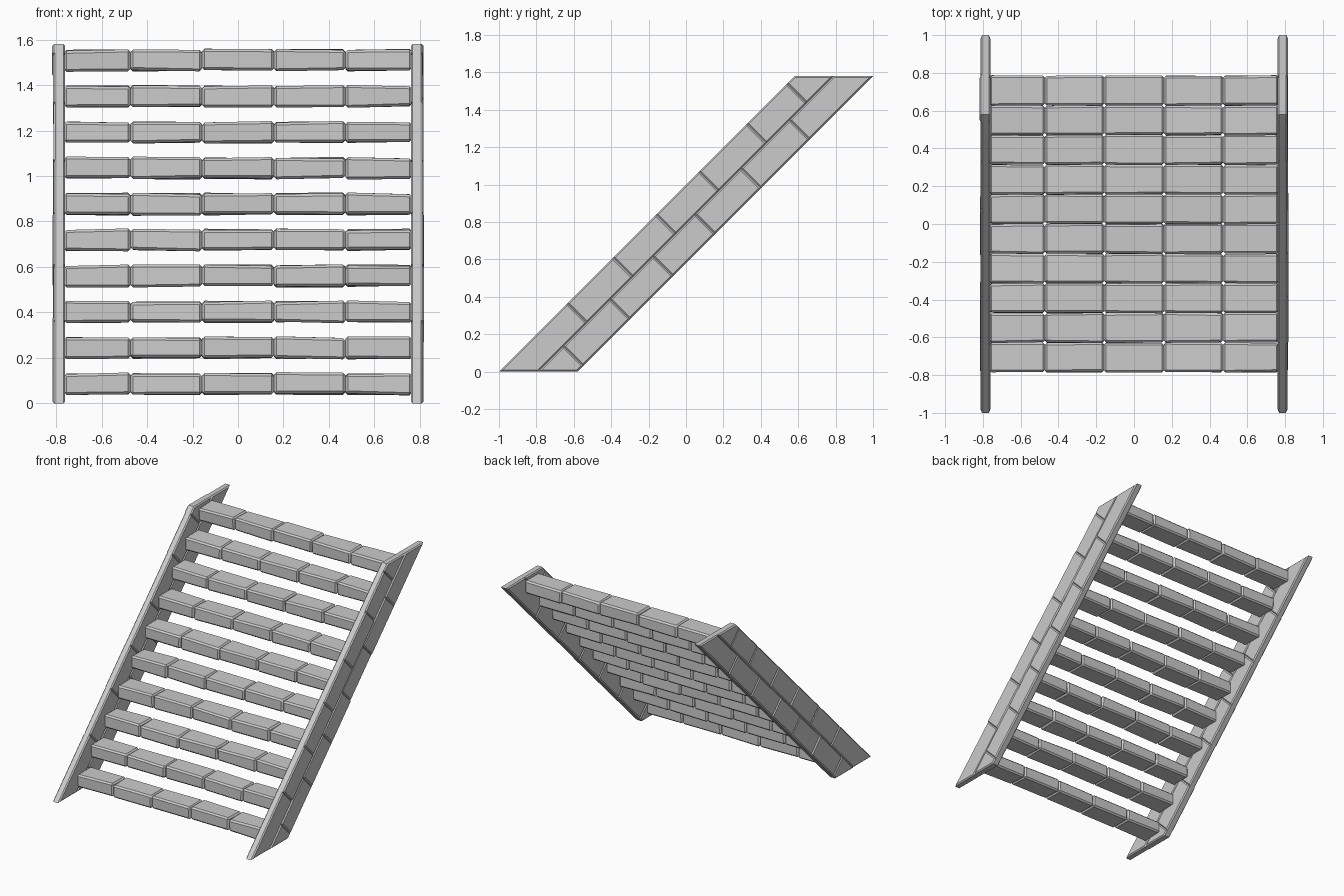
import bpy, bmesh, random
from mathutils import Vector

if "Cube" in bpy.data.objects:
    bpy.data.objects.remove(bpy.data.objects["Cube"])

random.seed(4)
HEIGHT = 1.58
BEVEL = 0.011


def add_box(bm, fn, a, b, c):
    """Hexahedron from three (min, max) ranges, mapped through fn."""
    v = [bm.verts.new(fn(p, q, r)) for p in a for q in b for r in c]
    for f in ((0, 1, 3, 2), (4, 6, 7, 5), (0, 4, 5, 1),
              (2, 3, 7, 6), (0, 2, 6, 4), (1, 5, 7, 3)):
        bm.faces.new([v[i] for i in f])
    bmesh.ops.recalc_face_normals(bm, faces=bm.faces)


def clip(bm, z, up):
    """Cut away everything beyond a level plane and cap the cut."""
    bmesh.ops.bisect_plane(bm, geom=bm.verts[:] + bm.edges[:] + bm.faces[:],
                           plane_co=(0, 0, z), plane_no=(0, 0, up), clear_outer=True)
    rim = [e for e in bm.edges if e.is_boundary]
    if rim:
        bmesh.ops.holes_fill(bm, edges=rim)


def chamfer(bm, edges, width):
    bmesh.ops.bevel(bm, geom=edges, offset=width, segments=1,
                    affect='EDGES', clamp_overlap=True)


def merge(bricks, name):
    """Join separate brick bmeshes into one flat-shaded object."""
    out = bmesh.new()
    for bm in bricks:
        bmesh.ops.recalc_face_normals(bm, faces=bm.faces)
        tmp = bpy.data.meshes.new("tmp")
        bm.to_mesh(tmp)
        bm.free()
        out.from_mesh(tmp)
        bpy.data.meshes.remove(tmp)
    mesh = bpy.data.meshes.new(name)
    out.to_mesh(mesh)
    out.free()
    obj = bpy.data.objects.new(name, mesh)
    bpy.context.collection.objects.link(obj)
    return obj


# Sloping side walls: two staggered brick courses, u along the slope, v across it
def slope(x, u, v):
    return Vector((x, (u - v) / 2, (u + v) / 2))


COURSES = [
    ((0.79, 1.00), [-1.2, -0.27, 0.22, 0.68, 1.14, 1.65, 2.08, 2.8]),
    ((0.58, 0.79), [-1.2, -0.52, -0.02, 0.44, 0.89, 1.38, 1.90, 2.8]),
]
for name, side in (("left_side_wall", -1), ("right_side_wall", 1)):
    bricks = []
    for v_range, joints in COURSES:
        for u0, u1 in zip(joints, joints[1:]):
            outer = 0.813 + random.uniform(-0.002, 0.005)
            bm = bmesh.new()
            add_box(bm, slope, (side * 0.76, side * outer), (u0, u1), v_range)
            clip(bm, 0, -1)
            clip(bm, HEIGHT, 1)
            chamfer(bm, [e for e in bm.edges
                         if abs(e.verts[0].co.x - e.verts[1].co.x) < 1e-4], 0.008)
            bricks.append(bm)
    merge(bricks, name)

# Treads: ten rows of five slightly uneven bricks
STEPS, PITCH = 10, 0.157
X_JOINTS = [-0.765, -0.472, -0.158, 0.158, 0.472, 0.765]
for i in range(STEPS):
    y0 = -0.785 + i * PITCH
    z0 = 0.04 + i * 0.158
    bricks = []
    for x0, x1 in zip(X_JOINTS, X_JOINTS[1:]):
        bm = bmesh.new()
        add_box(bm, lambda x, y, z: Vector((x, y, z)),
                (x0, x1), (y0, y0 + PITCH), (z0, z0 + 0.093))
        for v in bm.verts:
            v.co.y += random.uniform(-0.003, 0.003)
            v.co.z += random.uniform(-0.005, 0.005)
        chamfer(bm, bm.edges[:], BEVEL)
        bricks.append(bm)
    merge(bricks, f"tread_{i + 1}")
